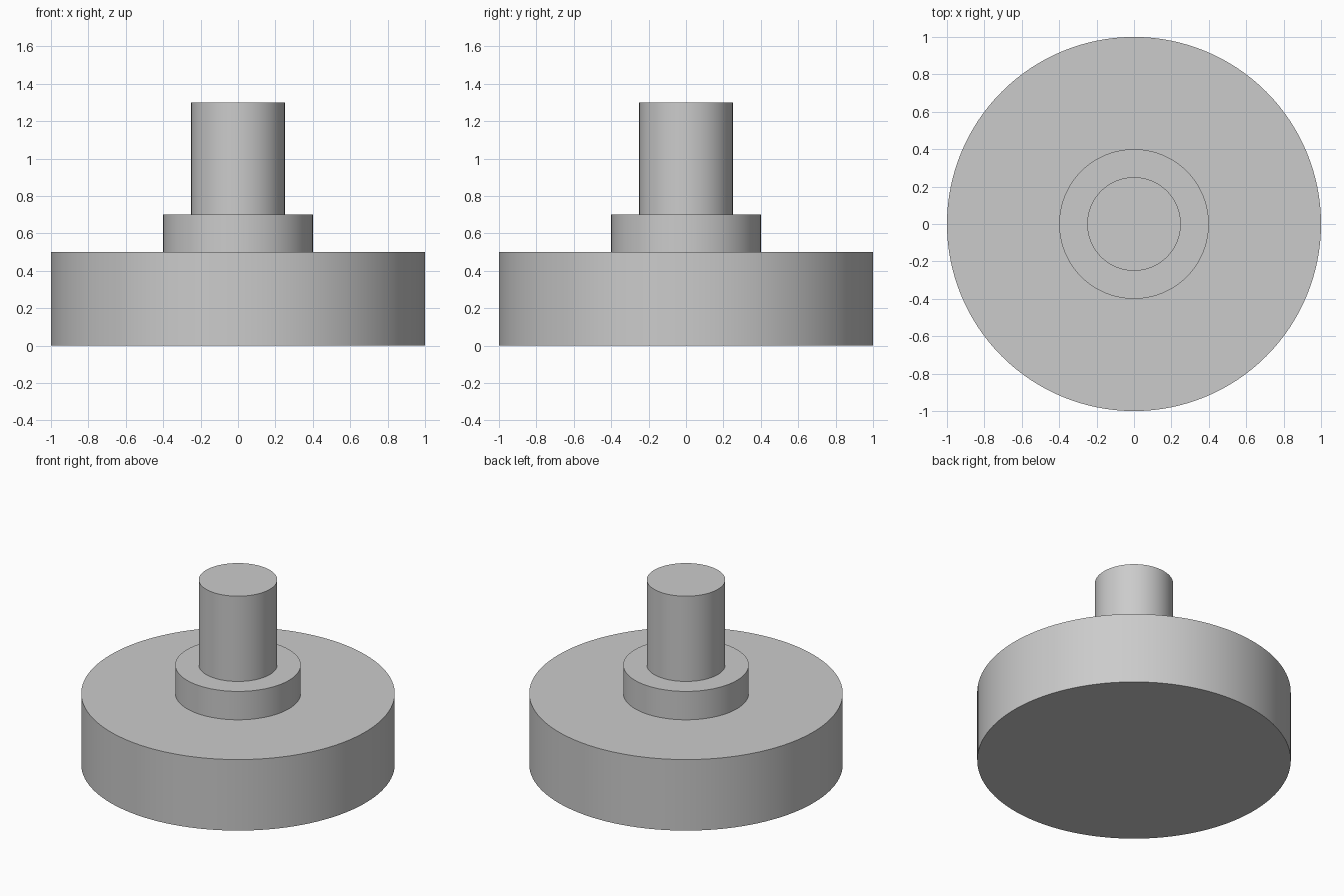
import bpy
import math

cube = bpy.data.objects.get("Cube")
if cube:
    bpy.data.objects.remove(cube, do_unlink=True)

# Plain grey for the whole model
GREY = (0.6, 0.6, 0.6, 1.0)
grey = bpy.data.materials.new("plain_grey")
grey.use_nodes = True
grey.diffuse_color = GREY
grey.node_tree.nodes["Principled BSDF"].inputs["Base Color"].default_value = GREY


def add_disc(name, radius, bottom, top):
    """Upright round part between two heights, with smooth sides and sharp rims."""
    bpy.ops.mesh.primitive_cylinder_add(
        vertices=128, radius=radius, depth=top - bottom,
        location=(0, 0, (bottom + top) / 2))
    part = bpy.context.object
    part.name = part.data.name = name
    part.data.materials.append(grey)
    bpy.ops.object.shade_smooth_by_angle(angle=math.radians(30))
    return part


# Wide base, low collar and upright shaft, stacked
add_disc("base_disc", 1.0, 0.0, 0.5)
add_disc("collar", 0.4, 0.5, 0.7)
add_disc("shaft", 0.25, 0.7, 1.3)
